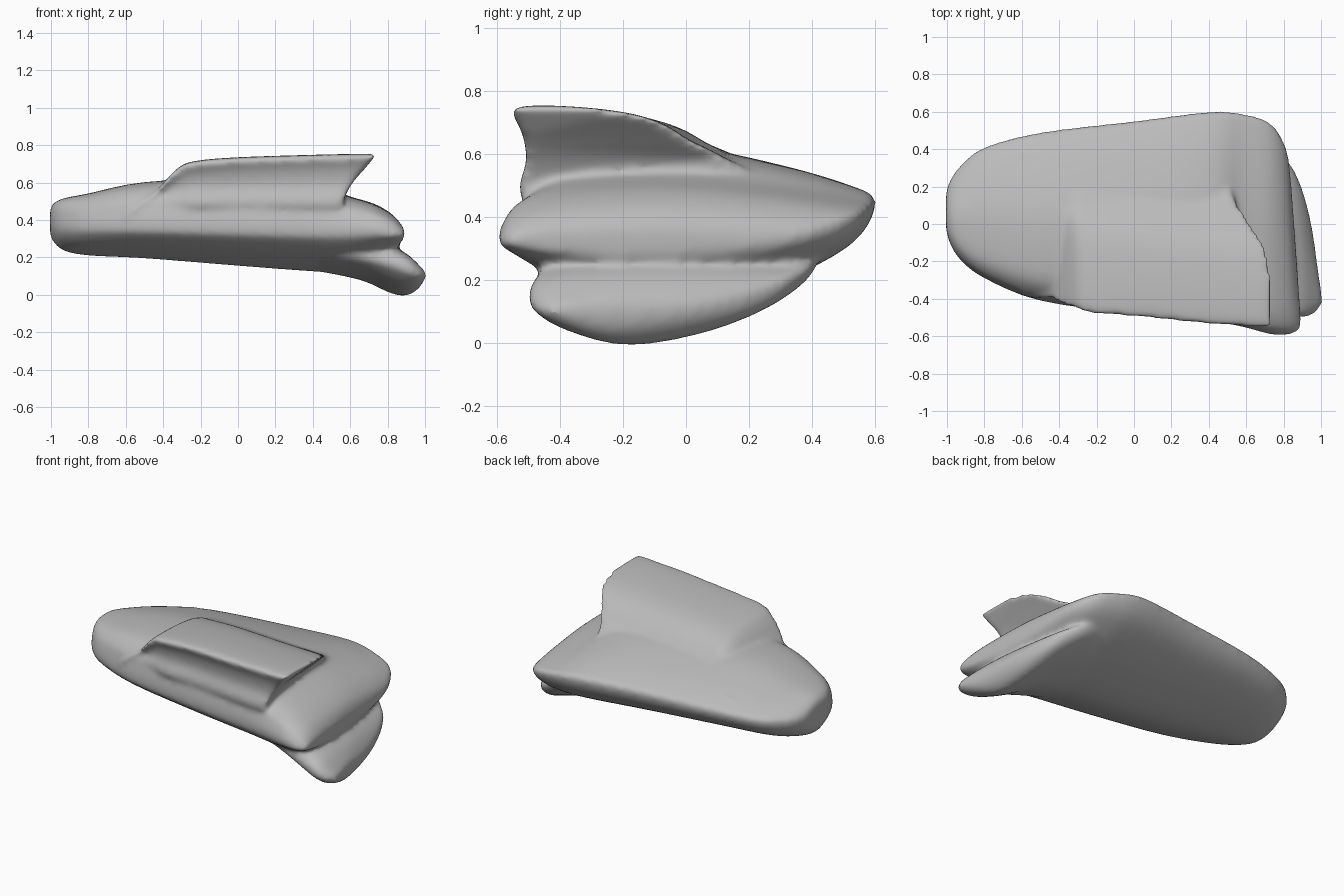
import bpy
import bmesh
from mathutils import Vector

cube = bpy.data.objects.get("Cube")
if cube:
    bpy.data.objects.remove(cube, do_unlink=True)

stone = bpy.data.materials.new("plain grey")
stone.use_nodes = True
grey = (0.5, 0.5, 0.5, 1)
stone.diffuse_color = grey
stone.node_tree.nodes["Principled BSDF"].inputs["Base Color"].default_value = grey


def curve(points, steps, closed):
    """Smooth curve through the given points."""
    count = len(points)
    pick = (lambda i: points[i % count]) if closed else (lambda i: points[max(0, min(count - 1, i))])
    out = []
    for i in range(count if closed else count - 1):
        a, b, c, d = (pick(i + k) for k in (-1, 0, 1, 2))
        for s in range(steps):
            t = s / steps
            out.append(b + (c - a) * t / 2 + (a * 2 - b * 5 + c * 4 - d) * t * t / 2
                       + (b * 3 - a - c * 3 + d) * t ** 3 / 2)
    if not closed:
        out.append(points[-1])
    return out


def loft(bm, rings):
    """Skin a smooth closed surface through the rings."""
    rings = [curve(r, 4, True) for r in rings]
    lines = [curve(list(line), 4, False) for line in zip(*rings)]
    grid = [[bm.verts.new(p) for p in line] for line in lines]
    for a, b in zip(grid, grid[1:] + grid[:1]):
        for i in range(len(a) - 1):
            bm.faces.new((a[i], b[i], b[i + 1], a[i + 1]))
    bm.faces.new([line[0] for line in grid])
    bm.faces.new([line[-1] for line in grid])


def slab_ring(x, front, back, low, top, front_z, back_z, lean=0):
    """Blunt front edge, flat top and a thin back edge."""
    def at(u, z):
        y = front + (back - front) * u
        return Vector((x - lean * u, y, z))
    mix = lambda a, b, t: a + (b - a) * t
    return [at(0, front_z), at(.012, mix(front_z, top, .35)), at(.05, mix(front_z, top, .7)),
            at(.17, mix(front_z, top, .95)), at(.48, top), at(.75, mix(top, back_z, .32)),
            at(.94, mix(top, back_z, .7)), at(1, back_z), at(.93, mix(back_z, low, .4)),
            at(.7, mix(back_z, low, .8)), at(.4, low), at(.15, mix(front_z, low, .65)),
            at(.025, mix(front_z, low, .25))]


bm = bmesh.new()

# Main slab: x, front, back, low, top, front edge height, back edge height
loft(bm, [slab_ring(*s) for s in (
    (-1.005, -.03, .17, .32, .46, .38, .41),
    (-.985, -.1, .23, .28, .49, .37, .41),
    (-.93, -.19, .31, .235, .515, .36, .41),
    (-.8, -.29, .41, .21, .54, .36, .42),
    (-.5, -.41, .49, .195, .6, .36, .44),
    (0, -.48, .55, .155, .62, .35, .45),
    (.4, -.52, .6, .125, .6, .34, .45),
    (.58, -.55, .59, .12, .53, .34, .43),
    (.73, -.59, .54, .16, .485, .34, .4),
    (.84, -.59, .42, .23, .425, .32, .36, .03),
    (.895, -.56, .29, .28, .36, .32, .33, .06))])

# Lower lip below the groove
loft(bm, [slab_ring(*s) for s in (
    (.35, -.35, .3, .14, .3, .25, .27),
    (.65, -.45, .42, .08, .3, .21, .27),
    (.82, -.49, .36, .01, .26, .17, .22, .02),
    (.91, -.5, .24, -.005, .22, .14, .17, .03),
    (.975, -.47, .02, .03, .16, .11, .12, .03),
    (1.01, -.42, -.22, .08, .12, .1, .11, .03))])

# Crest along the front, undercut at its far end
profile = [(-.55, .735), (-.52, .67), (-.505, .58), (-.525, .47), (-.4, .38), (-.1, .42),
           (.22, .51), (.1, .6), (.01, .645), (-.07, .695), (-.18, .73), (-.35, .75), (-.5, .753)]


def crest_ring(x, rise, shift, slant, pull=0):
    ring = []
    for y, z in profile:
        high = max(0, z - .52)
        ring.append(Vector((x + slant * high - pull * max(0, y + .15),
                            y + shift, z - (1 - rise) * high)))
    return ring


loft(bm, [crest_ring(*s) for s in (
    (-.6, -.5, .16, 0),
    (-.45, .1, .13, 0),
    (-.32, .68, .1, 0),
    (-.22, .84, .07, 0),
    (0, .92, .055, 0),
    (.3, .97, .02, .2),
    (.5, 1, 0, .65, .1),
    (.555, 1, 0, .8, .2))])

bmesh.ops.recalc_face_normals(bm, faces=bm.faces[:])
mesh = bpy.data.meshes.new("carved_slab")
bm.to_mesh(mesh)
bm.free()
mesh.materials.append(stone)
slab = bpy.data.objects.new("carved_slab", mesh)
bpy.context.collection.objects.link(slab)

# Fuse the parts into one softly blended skin
remesh = slab.modifiers.new("fuse", "REMESH")
remesh.mode = "VOXEL"
remesh.voxel_size = .014
remesh.use_smooth_shade = True
soften = slab.modifiers.new("soften", "SMOOTH")
soften.factor = .5
soften.iterations = 14
bpy.context.view_layer.objects.active = slab
slab.select_set(True)
bpy.ops.object.shade_smooth()
